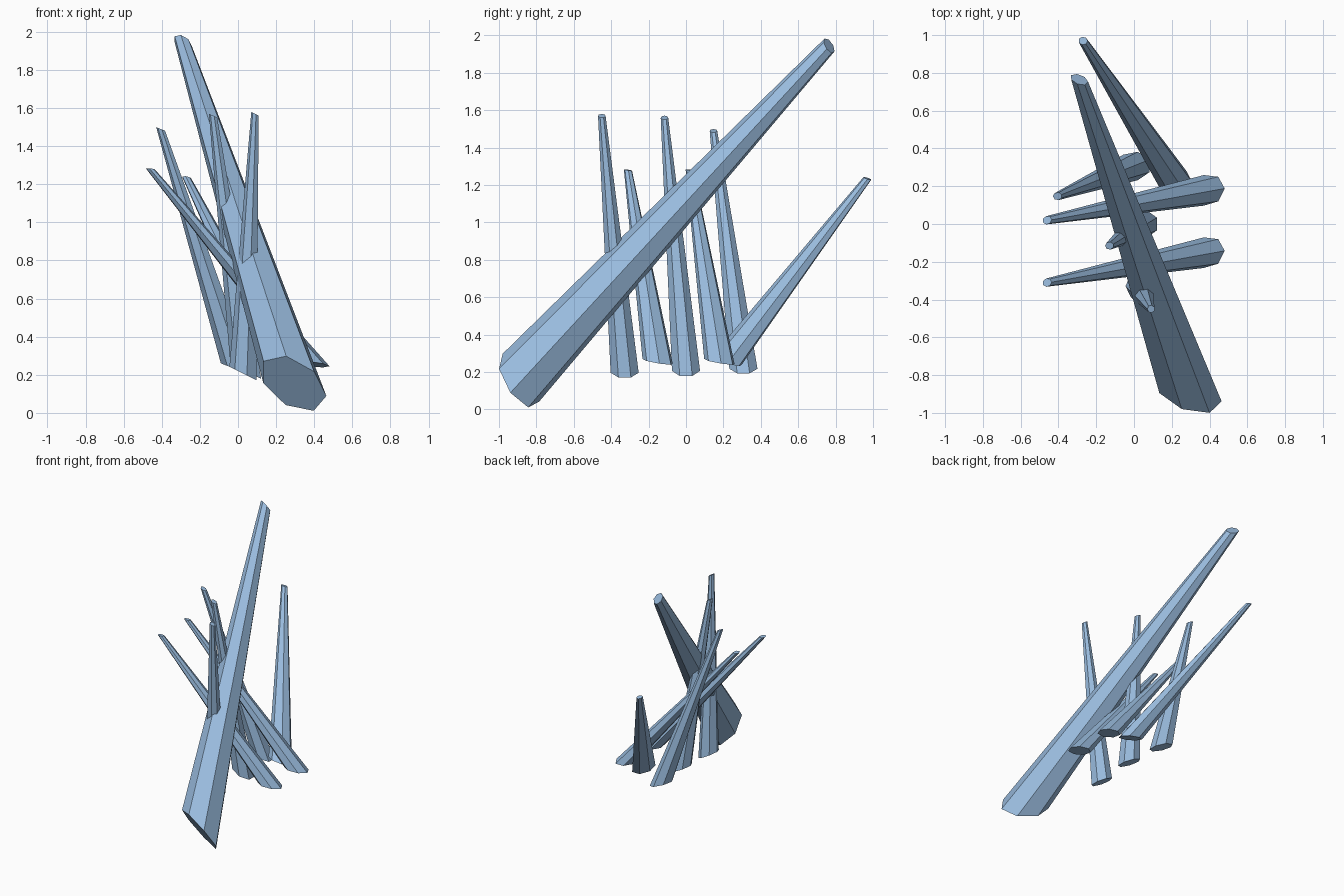
import bpy, bmesh, math
from mathutils import Vector

if "Cube" in bpy.data.objects:
    bpy.data.objects.remove(bpy.data.objects["Cube"])

SIDES = 7
TIP_SCALE = 0.27

blue = bpy.data.materials.new("pale_blue")
blue.diffuse_color = (0.32, 0.50, 0.73, 1)
blue.use_nodes = True
blue.node_tree.nodes["Principled BSDF"].inputs["Base Color"].default_value = blue.diffuse_color


def shard(name, base, tip, u, v):
    """Tapered seven-sided shard; u and v span its slanted end faces."""
    base, tip, u, v = map(Vector, (base, tip, u, v))
    bm = bmesh.new()
    rings = []
    for centre, s in ((base, 1.0), (tip, TIP_SCALE)):
        ring = []
        for i in range(SIDES):
            a = 2 * math.pi * i / SIDES
            ring.append(bm.verts.new(centre + s * (u * math.cos(a) + v * math.sin(a))))
        rings.append(ring)
    low, high = rings
    for i in range(SIDES):
        j = (i + 1) % SIDES
        bm.faces.new((low[i], low[j], high[j], high[i]))
    bm.faces.new(low)
    bm.faces.new(high)
    bmesh.ops.recalc_face_normals(bm, faces=bm.faces)
    mesh = bpy.data.meshes.new(name)
    bm.to_mesh(mesh)
    bm.free()
    mesh.materials.append(blue)
    obj = bpy.data.objects.new(name, mesh)
    bpy.context.collection.objects.link(obj)


# Large leaning shard
shard("main_shard", (0.29, -0.893, 0.155), (-0.29, 0.765, 1.945),
      (-0.037, -0.087, 0.143), (0.17, -0.067, -0.035))

# Long shard leaning to the back
shard("back_shard", (0.22, 0.22, 0.26), (-0.27, 0.97, 1.235),
      (0.09, 0, -0.015), (0, 0.08, -0.025))

# Twin shards leaning left
for name, y in (("side_shard_back", 0.18), ("side_shard_front", -0.15)):
    shard(name, (0.39, y, 0.255), (-0.46, y - 0.16, 1.28),
          (0.09, 0.008, -0.01), (0, 0.083, -0.013))

# Upright shards with bases sloping down to the right
shard("left_shard", (0, 0.307, 0.225), (-0.405, 0.147, 1.49),
      (-0.09, 0, 0.035), (0, -0.077, 0))
shard("middle_shard", (0.045, 0, 0.215), (-0.13, -0.115, 1.56),
      (-0.085, 0, 0.04), (0, -0.077, 0))
shard("front_shard", (0.03, -0.328, 0.205), (0.09, -0.45, 1.57),
      (-0.075, 0, 0.038), (0, -0.077, 0))
